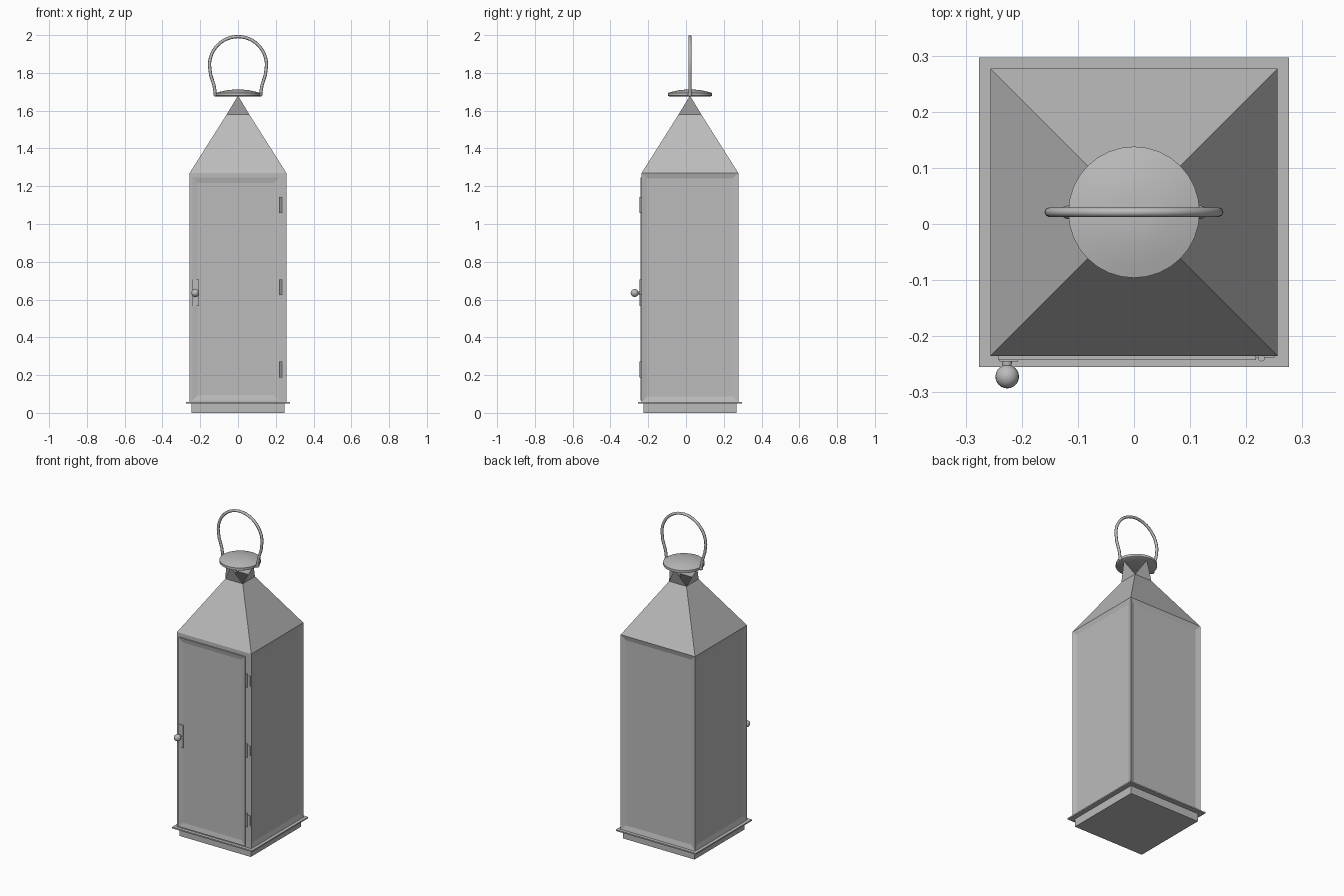
import bpy, bmesh, math
from mathutils import Matrix, Vector

if "Cube" in bpy.data.objects:
    bpy.data.objects.remove(bpy.data.objects["Cube"])

CY = 0.021      # centre line of the body in y
HALF = 0.256    # half width of the body
FRONT = CY - HALF

metal = bpy.data.materials.new("brushed_grey_metal")
metal.use_nodes = True
grey = (0.5, 0.5, 0.5, 1)
metal.diffuse_color = grey
metal.node_tree.nodes["Principled BSDF"].inputs["Base Color"].default_value = grey


def finish(name, bm, smooth=False, recalc=True):
    if recalc:
        bmesh.ops.recalc_face_normals(bm, faces=bm.faces)
    mesh = bpy.data.meshes.new(name)
    bm.to_mesh(mesh)
    bm.free()
    mesh.materials.append(metal)
    obj = bpy.data.objects.new(name, mesh)
    bpy.context.collection.objects.link(obj)
    if smooth:
        bpy.ops.object.select_all(action='DESELECT')
        obj.select_set(True)
        bpy.context.view_layer.objects.active = obj
        bpy.ops.object.shade_smooth_by_angle(angle=math.radians(35))
    return obj


def box_mesh(lo, hi):
    bm = bmesh.new()
    lo, hi = Vector(lo), Vector(hi)
    size = Matrix.Diagonal((*(hi - lo), 1))
    bmesh.ops.create_cube(bm, size=1, matrix=Matrix.Translation((lo + hi) / 2) @ size)
    bm.normal_update()
    return bm


def slab(half, z0, z1):
    return box_mesh((-half, CY - half, z0), (half, CY + half, z1))


def lathe(name, profile, matrix, steps):
    bm = bmesh.new()
    verts = [bm.verts.new((r, 0, z)) for r, z in profile]
    edges = [bm.edges.new(pair) for pair in zip(verts, verts[1:])]
    bmesh.ops.spin(bm, geom=verts + edges, axis=(0, 0, 1), cent=(0, 0, 0),
                   angle=math.tau, steps=steps)
    bmesh.ops.remove_doubles(bm, verts=bm.verts, dist=0.0001)
    bm.transform(matrix)
    return finish(name, bm, smooth=True)


# Base plinth and thin flange
finish("base_plinth", slab(0.246, 0, 0.05))
finish("base_flange", slab(0.276, 0.05, 0.058))

# Body with sunken panels on the sides and back
bm = slab(HALF, 0.058, 1.27)
sides = [f for f in bm.faces if abs(f.normal.z) < 0.5 and f.normal.y > -0.5]
for face in sides:
    bmesh.ops.inset_individual(bm, faces=[face], thickness=0.042, depth=-0.008)
bmesh.ops.delete(bm, geom=[f for f in bm.faces if f.normal.z > 0.5], context='FACES_ONLY')
finish("body", bm, recalc=False)

# Door with a sunken pane
bm = box_mesh((-0.242, FRONT - 0.007, 0.066), (0.217, FRONT + 0.002, 1.245))
pane = [f for f in bm.faces if f.normal.y < -0.5]
bmesh.ops.inset_individual(bm, faces=pane, thickness=0.04, depth=-0.006)
finish("door", bm, recalc=False)

# Hinges
for i, z in enumerate((0.23, 0.665, 1.10)):
    finish(f"hinge_plate_{i + 1}",
           box_mesh((0.212, FRONT - 0.003, z - 0.032), (0.25, FRONT + 0.001, z + 0.032)))
    lathe(f"hinge_pin_{i + 1}", [(0, -0.042), (0.006, -0.042), (0.006, 0.042), (0, 0.042)],
          Matrix.Translation((0.227, FRONT - 0.004, z)), 12)

# Door knob and its plate
finish("knob_plate", box_mesh((-0.24, FRONT - 0.010, 0.565), (-0.207, FRONT - 0.005, 0.705)))
ball = [(0.021 * math.sin(a), 0.037 - 0.021 * math.cos(a))
        for a in (math.radians(22 + 158 * k / 10) for k in range(11))]
ball[-1] = (0, 0.058)
lathe("door_knob", [(0, 0), (0.009, 0)] + ball,
      Matrix.Translation((-0.226, FRONT, 0.635)) @ Matrix.Rotation(math.pi / 2, 4, 'X'), 20)

# Hipped roof, with four vent tabs that splay outwards to a point
bm = bmesh.new()
for k in range(4):
    turn = Matrix.Translation((0, CY, 0)) @ Matrix.Rotation(k * math.pi / 2, 4, 'Z')
    a, b, c, d, tip = [bm.verts.new(turn @ Vector(p)) for p in (
        (-HALF, -HALF, 1.27), (HALF, -HALF, 1.27),
        (0.06, -0.06, 1.58), (-0.06, -0.06, 1.58), (0, -0.092, 1.68))]
    bm.faces.new((a, b, c, d))
    bm.faces.new((d, c, tip))
bmesh.ops.remove_doubles(bm, verts=bm.verts, dist=0.0001)
finish("roof", bm, recalc=False)

# Domed lid
lathe("lid", [(0, 1.678), (0.108, 1.674), (0.117, 1.679), (0.117, 1.694),
              (0.095, 1.700), (0.06, 1.708), (0.03, 1.711), (0, 1.711)],
      Matrix.Translation((0, CY, 0)), 32)

# Pivots for the handle
for side, x in (("right", -0.118), ("left", 0.118)):
    bm = bmesh.new()
    bmesh.ops.create_uvsphere(bm, u_segments=12, v_segments=8, radius=0.012,
                              matrix=Matrix.Translation((x, CY, 1.686)))
    finish(f"handle_pivot_{side}", bm, smooth=True)

# Arched carrying handle: half circle above two inward sloping legs
arc = [(0.151 * math.cos(math.pi * k / 24), 1.841 + 0.151 * math.sin(math.pi * k / 24))
       for k in range(25)]
leg = [(0.119, 1.684), (0.127, 1.735), (0.145, 1.79)]
path = leg + arc + [(-x, z) for x, z in reversed(leg)]
curve = bpy.data.curves.new("handle_path", 'CURVE')
curve.dimensions = '3D'
curve.bevel_depth = 0.0085
curve.bevel_resolution = 2
curve.use_fill_caps = True
spline = curve.splines.new('POLY')
spline.points.add(len(path) - 1)
for point, (x, z) in zip(spline.points, path):
    point.co = (x, CY, z, 1)
curve.materials.append(metal)
bpy.context.collection.objects.link(bpy.data.objects.new("handle", curve))
